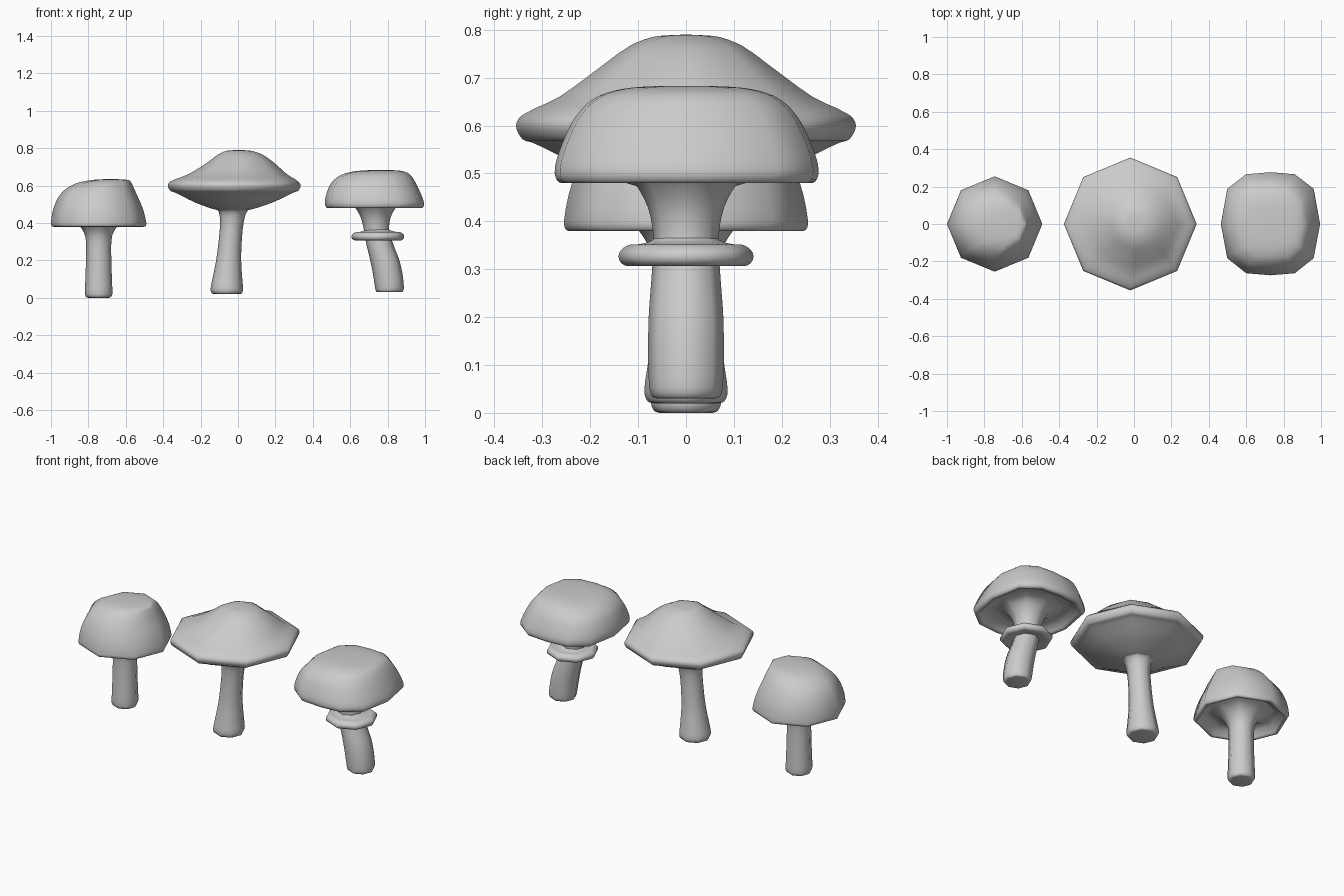
import bpy, bmesh, math
from mathutils import Vector

OCT = [(math.cos(i * math.pi / 4), math.sin(i * math.pi / 4)) for i in range(8)]
# squarish twelve-sided outline for the third cap
SOFT = [(1, 0), (.87, .68), (.49, .96), (0, 1), (-.49, .96), (-.87, .68),
        (-1, 0), (-.87, -.66), (-.49, -.95), (0, -.99), (.49, -.95), (.87, -.66)]


def smooth_profile(pts, steps=3):
    """Catmull-Rom through (z, centre x, radius) stations."""
    p = [Vector(q) for q in pts]
    out = []
    for i in range(len(p) - 1):
        a, b, c, d = p[max(i - 1, 0)], p[i], p[i + 1], p[min(i + 2, len(p) - 1)]
        # scale tangents by spacing so uneven stations do not overshoot
        l0, l1, l2 = (b - a).length, (c - b).length, (d - c).length
        m1 = (c - a) * (l1 / (l0 + l1))
        m2 = (d - b) * (l1 / (l1 + l2))
        for k in range(steps):
            t = k / steps
            out.append(b * (2*t**3 - 3*t*t + 1) + m1 * (t**3 - 2*t*t + t)
                       + c * (3*t*t - 2*t**3) + m2 * (t**3 - t*t))
    return out + [p[-1]]


def loft(name, profile, outline=OCT, ratio=1.0):
    bm = bmesh.new()
    rings = [[bm.verts.new((cx + r * u, r * v * ratio, z)) for u, v in outline]
             for z, cx, r in smooth_profile(profile)]
    n = len(outline)
    for a, b in zip(rings, rings[1:]):
        for i in range(n):
            bm.faces.new((a[i], a[(i + 1) % n], b[(i + 1) % n], b[i]))
    bm.faces.new(rings[0][::-1])
    bm.faces.new(rings[-1])
    bmesh.ops.recalc_face_normals(bm, faces=bm.faces)
    me = bpy.data.meshes.new(name)
    bm.to_mesh(me)
    bm.free()
    ob = bpy.data.objects.new(name, me)
    bpy.context.collection.objects.link(ob)
    bpy.ops.object.select_all(action='DESELECT')
    ob.select_set(True)
    bpy.context.view_layer.objects.active = ob
    bpy.ops.object.shade_smooth_by_angle(angle=math.radians(65))
    return ob


# Left mushroom: lopsided dome with hollow underside
loft("left_stem", [(0, -.745, .055), (.004, -.745, .066), (.02, -.745, .073),
                   (.1, -.745, .071), (.25, -.745, .067), (.33, -.745, .072),
                   (.38, -.745, .098), (.41, -.745, .135), (.425, -.745, .18)])
loft("left_cap", [(.43, -.745, .05), (.428, -.745, .12), (.42, -.745, .19),
                  (.395, -.745, .222), (.381, -.745, .235), (.382, -.745, .25),
                  (.40, -.745, .255), (.48, -.748, .238), (.56, -.745, .2),
                  (.61, -.72, .152), (.629, -.685, .1), (.634, -.68, .04),
                  (.635, -.68, .005)])

# Middle mushroom: wide pointed cap with convex underside
loft("middle_stem", [(.02, -.06, .065), (.024, -.06, .08), (.045, -.06, .087),
                     (.1, -.057, .08), (.2, -.05, .067), (.3, -.042, .062),
                     (.4, -.033, .063), (.46, -.028, .075), (.48, -.026, .1)])
loft("middle_cap", [(.475, -.028, .03), (.467, -.028, .07), (.485, -.025, .14),
                    (.515, -.022, .22), (.55, -.02, .29), (.564, -.02, .32),
                    (.572, -.02, .342), (.60, -.02, .355), (.622, -.02, .342),
                    (.66, -.002, .265), (.72, .013, .182), (.765, .012, .12),
                    (.785, .005, .07), (.789, .005, .03), (.79, .005, .004)])

# Right mushroom: bent stem, ring and boxy rounded cap
loft("right_stem", [(.03, .81, .06), (.034, .81, .071), (.055, .81, .077),
                    (.13, .8, .079), (.2, .785, .078), (.27, .763, .073),
                    (.33, .747, .069), (.37, .74, .068), (.43, .736, .08),
                    (.48, .735, .108), (.505, .732, .14), (.515, .73, .18)])
loft("right_stem_ring", [(.318, .748, .05), (.309, .748, .1), (.307, .748, .125),
                         (.318, .748, .139), (.335, .748, .139), (.35, .748, .122),
                         (.352, .748, .1), (.358, .746, .075), (.37, .742, .06)])
loft("right_cap", [(.52, .73, .05), (.518, .73, .12), (.51, .73, .195),
                   (.494, .73, .225), (.481, .73, .24), (.482, .73, .257),
                   (.50, .73, .265), (.53, .727, .261), (.58, .724, .243),
                   (.62, .725, .222), (.655, .735, .188), (.673, .75, .145),
                   (.681, .762, .09), (.683, .762, .005)],
     SOFT, 1.045)
